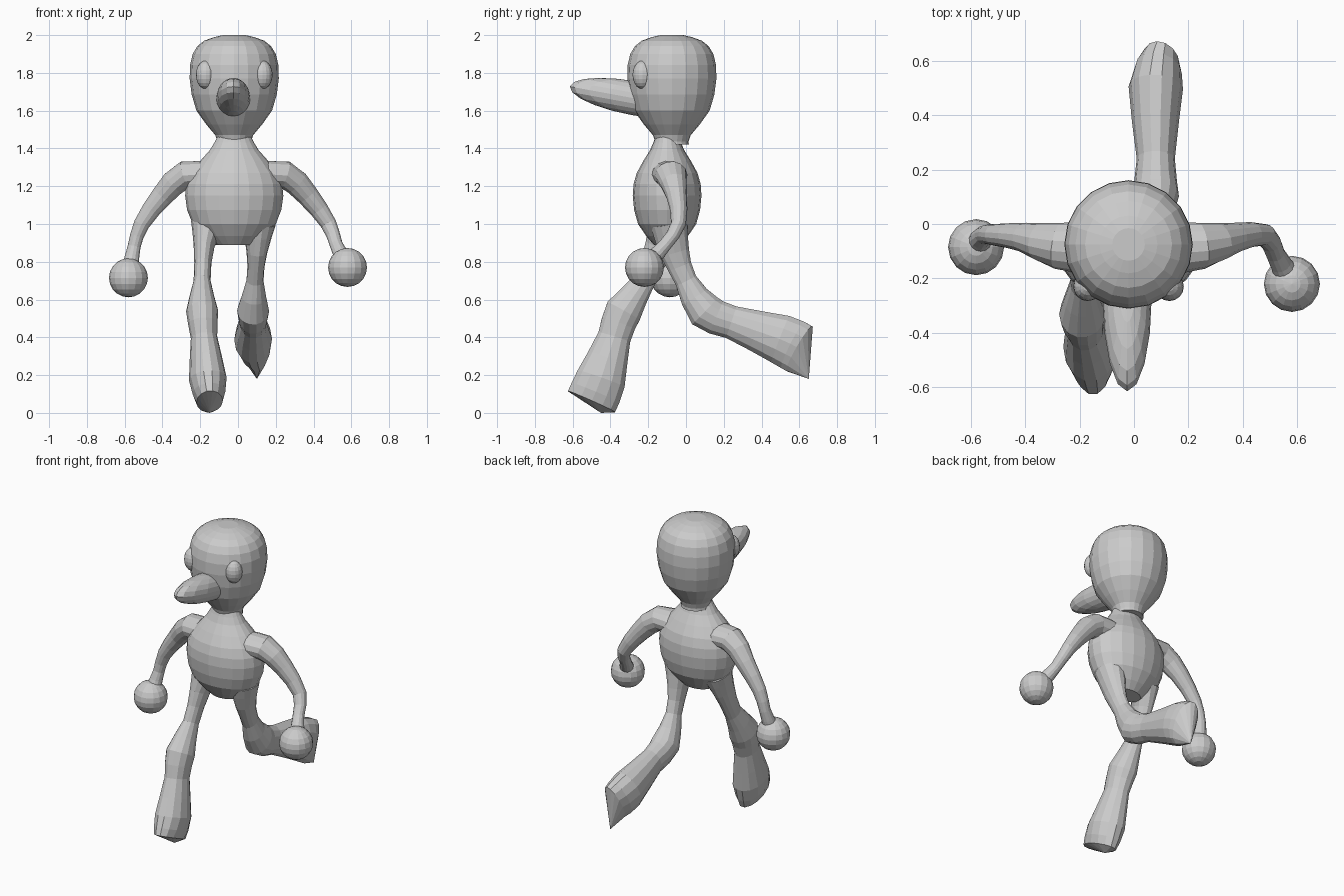
import bpy
import bmesh
import math
from mathutils import Vector, Matrix

default_cube = bpy.data.objects.get("Cube")
if default_cube:
    bpy.data.objects.remove(default_cube, do_unlink=True)

grey = bpy.data.materials.new("plain_grey")
grey.use_nodes = True
shade = (.6, .6, .6, 1)
grey.diffuse_color = shade
grey.node_tree.nodes["Principled BSDF"].inputs["Base Color"].default_value = shade

ACROSS = Vector((1, 0, 0))
FORWARD = Vector((0, 1, 0))


def finish(name, bm):
    """Turn a bmesh into a flat-shaded grey object."""
    bmesh.ops.recalc_face_normals(bm, faces=bm.faces)
    mesh = bpy.data.meshes.new(name)
    bm.to_mesh(mesh)
    bm.free()
    mesh.materials.append(grey)
    part = bpy.data.objects.new(name, mesh)
    bpy.context.collection.objects.link(part)


def smooth_path(points, steps):
    """Catmull-Rom spline through the given vectors."""
    last = len(points) - 1
    path = []
    for i in range(last):
        before, start = points[max(i - 1, 0)], points[i]
        end, after = points[i + 1], points[min(i + 2, last)]
        start_slope, end_slope = (end - before) / 2, (after - start) / 2
        for step in range(steps):
            t = step / steps
            blend = t * t * (3 - 2 * t)
            path.append(start.lerp(end, blend)
                        + start_slope * t * (1 - t) ** 2
                        - end_slope * t * t * (1 - t))
    return path + [points[last]]


def tube(name, centres, radii, side, sides=14, steps=2, tip=None):
    """Skin oval rings along a path; each radius pair is (along side, across it)."""
    centres = smooth_path([Vector(c) for c in centres], steps)
    radii = smooth_path([Vector(r) for r in radii], steps)
    last = len(centres) - 1
    bm = bmesh.new()
    rings = []
    for i, (centre, radius) in enumerate(zip(centres, radii)):
        along = (centres[min(i + 1, last)] - centres[max(i - 1, 0)]).normalized()
        u = (side - along * along.dot(side)).normalized()
        v = along.cross(u)
        angles = [math.tau * k / sides for k in range(sides)]
        rings.append([bm.verts.new(centre + u * radius.x * math.cos(a)
                                   + v * radius.y * math.sin(a)) for a in angles])
    for lower, upper in zip(rings, rings[1:]):
        for k in range(sides):
            bm.faces.new((lower[k - 1], lower[k], upper[k], upper[k - 1]))
    bm.faces.new(rings[0])
    if tip:
        point = bm.verts.new(tip)
        for k in range(sides):
            bm.faces.new((rings[last][k - 1], rings[last][k], point))
    else:
        bm.faces.new(rings[last])
    finish(name, bm)


def upright(name, profile, y, depth):
    """Oval body of revolution from (height, half width) pairs."""
    tube(name, [(-.02, y, height) for height, width in profile],
         [(width, width * depth) for height, width in profile], ACROSS, sides=20)


def ball(name, centre, size, tilt=0):
    bm = bmesh.new()
    placing = (Matrix.Translation(centre) @ Matrix.Rotation(tilt, 4, "X")
               @ Matrix.Diagonal((*size, 1)))
    bmesh.ops.create_uvsphere(bm, u_segments=16, v_segments=10, radius=1, matrix=placing)
    finish(name, bm)


# Head and torso meeting at the neck
upright("head", [(1.42, .09), (1.47, .1), (1.6, .2), (1.77, .236),
                 (1.9, .22), (1.97, .16), (2, .06)], y=-.075, depth=1)
upright("torso", [(.89, .1), (1, .22), (1.15, .26), (1.27, .23),
                  (1.39, .13), (1.46, .09)], y=-.1, depth=.7)

# Face
ball("nose", (-.025, -.27, 1.665), (.09, .35, .09), tilt=-.18)
for name, offset in (("right_eye", -.15), ("left_eye", .15)):
    ball(name, (offset - .02, -.23, 1.79), (.053, .053, .075))

# Arms share shoulder, upper arm and elbow; wrists and hands differ
upper_arm = [(.1, -.09, 1.25), (.25, -.08, 1.26), (.37, -.05, 1.15), (.48, -.04, 1)]
arm_radii = [(.1, .07), (.085, .075), (.055, .06), (.04, .043), (.035, .035), (.045, .045)]
for name, mirror, wrist, hand in (
        ("left", 1, (.52, -.11, .89), (.58, -.22, .77)),
        ("right", -1, (-.55, -.04, .88), (-.58, -.085, .715))):
    bent = [(x * mirror + min(mirror, 0) * .03, y, z) for x, y, z in upper_arm]
    tube(name + "_arm", bent + [wrist, Vector(wrist).lerp(Vector(hand), .6)],
         arm_radii, FORWARD)
    ball(name + "_hand", hand, [.103] * 3)

# Legs share their girth from hip to sole; the right steps ahead, the left trails
leg_radii = [(.09, .1), (.055, .08), (.045, .06), (.085, .1),
             (.07, .09), (.1, .135), (.07, .14)]
tube("right_leg", [(-.16, -.1, 1), (-.18, -.14, .88), (-.19, -.22, .7), (-.19, -.33, .54),
                   (-.18, -.38, .4), (-.16, -.45, .18), (-.15, -.5, .06)],
     leg_radii, ACROSS, tip=(-.15, -.45, 0))
tube("left_leg", [(.11, -.09, 1), (.1, -.06, .85), (.09, 0, .7), (.08, .1, .54),
                  (.08, .24, .48), (.08, .5, .39), (.1, .6, .34)],
     leg_radii, ACROSS, tip=(.1, .65, .18))
